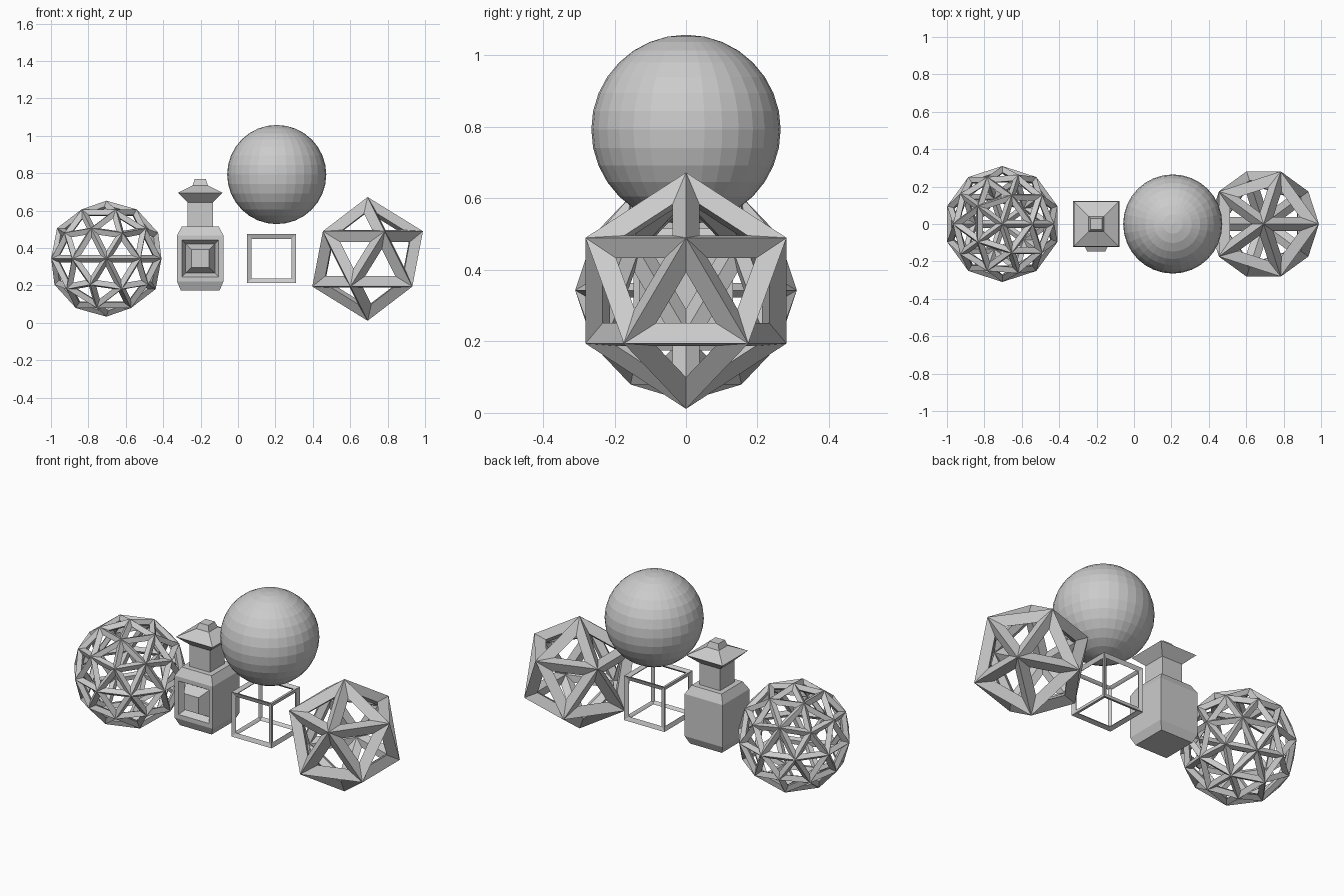
import bpy, bmesh
from mathutils import Vector

if "Cube" in bpy.data.objects:
    bpy.data.objects.remove(bpy.data.objects["Cube"])


def wire(name, thickness):
    """Name the active solid and turn its edges into diamond-section struts."""
    ob = bpy.context.object
    ob.name = name
    m = ob.modifiers.new("struts", 'WIREFRAME')
    m.thickness = thickness
    m.offset = 0.0
    m.use_even_offset = True
    m.use_replace = True
    return ob


# Fine lattice ball (80-face icosphere)
bpy.ops.mesh.primitive_ico_sphere_add(subdivisions=2, radius=0.2895,
                                      location=(-0.704, 0, 0.343))
wire("lattice_ball", 0.041)

# Coarse lattice icosahedron
bpy.ops.mesh.primitive_ico_sphere_add(subdivisions=1, radius=0.2907,
                                      location=(0.693, 0, 0.342))
wire("lattice_icosahedron", 0.08)

# Open cube frame
bpy.ops.mesh.primitive_cube_add(size=0.244, location=(0.18, 0, 0.343))
wire("cube_frame", 0.031)

# Faceted sphere
bpy.ops.mesh.primitive_uv_sphere_add(segments=32, ring_count=16, radius=0.265,
                                     location=(0.207, 0, 0.793))
bpy.context.object.name = "faceted_sphere"

# Square bottle: stacked square rings of (half width, height)
profile = [(0.104, 0.174), (0.124, 0.22), (0.124, 0.468), (0.098, 0.516),
           (0.067, 0.516), (0.067, 0.644), (0.119, 0.695), (0.041, 0.735),
           (0.030, 0.768)]
bm = bmesh.new()
rings = [[bm.verts.new((sx * r, sy * r, z))
          for sx, sy in ((-1, -1), (1, -1), (1, 1), (-1, 1))] for r, z in profile]
bm.faces.new(rings[0][::-1])
bm.faces.new(rings[-1])
front = None
for k, (a, b) in enumerate(zip(rings, rings[1:])):
    for i in range(4):
        j = (i + 1) % 4
        f = bm.faces.new((a[i], a[j], b[j], b[i]))
        if k == 1 and i == 0:
            front = f
bm.normal_update()

# Front panel: border, sloped recess, then a raised blunt pyramid
for inset, shift in ((0.036, 0.0), (0.028, 0.034), (0.044, -0.057)):
    bmesh.ops.inset_individual(bm, faces=[front], thickness=inset, depth=0.0)
    bmesh.ops.translate(bm, verts=list(front.verts), vec=Vector((0, shift, 0)))
bm.normal_update()
mesh = bpy.data.meshes.new("square_bottle")
bm.to_mesh(mesh)
bm.free()
bottle = bpy.data.objects.new("square_bottle", mesh)
bottle.location.x = -0.202
bpy.context.collection.objects.link(bottle)
